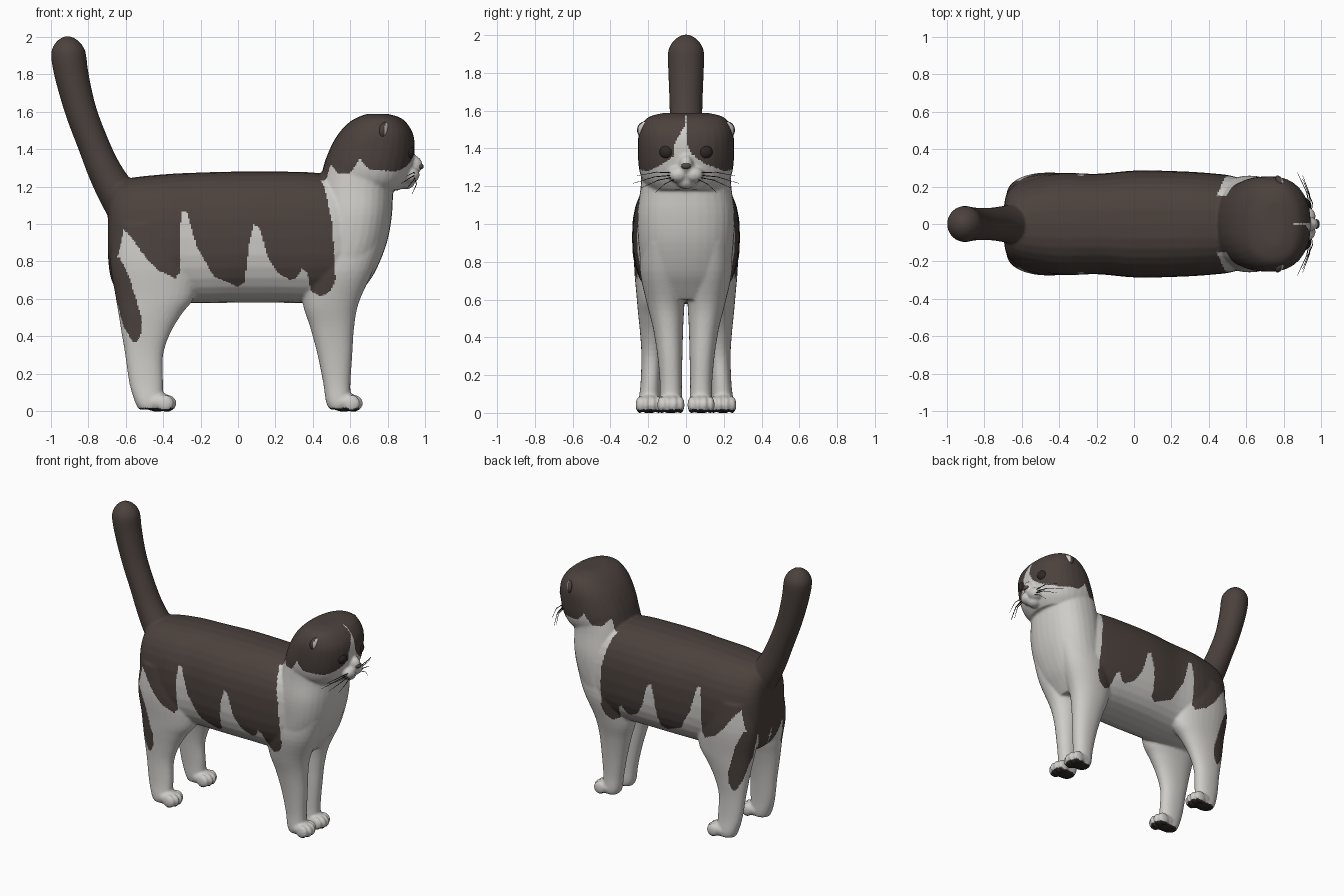
import bpy, bmesh, math
from mathutils import Vector, Matrix

if "Cube" in bpy.data.objects:
    bpy.data.objects.remove(bpy.data.objects["Cube"])

# ---------- colours ----------
def material(name, rgb):
    m = bpy.data.materials.new(name)
    m.diffuse_color = (*rgb, 1)
    m.use_nodes = True
    m.node_tree.nodes["Principled BSDF"].inputs["Base Color"].default_value = m.diffuse_color
    return m

WHITE = material("white_fur", (0.62, 0.605, 0.58))
BROWN = material("brown_fur", (0.072, 0.054, 0.047))
DARK = material("dark_pads_and_eyes", (0.028, 0.022, 0.02))
NOSE = material("nose_grey_brown", (0.10, 0.07, 0.06))

# ---------- helpers ----------
def interp(table, t):
    if t <= table[0][0]:
        return table[0][1]
    for (a, va), (b, vb) in zip(table, table[1:]):
        if t <= b:
            return va + (vb - va) * (t - a) / (b - a)
    return table[-1][1]

def refine(rows, n=4):
    """Catmull-Rom interpolation between section rows."""
    out = []
    for i in range(len(rows) - 1):
        p = [rows[max(0, i - 1)], rows[i], rows[i + 1], rows[min(len(rows) - 1, i + 2)]]
        for k in range(n):
            t = k / n
            out.append([0.5 * (2 * b + (c - a) * t + (2 * a - 5 * b + 4 * c - d) * t * t
                               + (3 * b - a - 3 * c + d) * t ** 3) for a, b, c, d in zip(*p)])
    return out + [list(rows[-1])]

def loft(bm, sections, n=32, power=2.0):
    """Skin superellipse rings given as (centre, u axis, v axis)."""
    e, rings = 2 / power, []
    for c, u, v in sections:
        ring = []
        for i in range(n):
            a = 2 * math.pi * i / n
            s, k = math.sin(a), math.cos(a)
            ring.append(bm.verts.new(Vector(c) + Vector(u) * math.copysign(abs(k) ** e, k)
                                     + Vector(v) * math.copysign(abs(s) ** e, s)))
        rings.append(ring)
    for r, q in zip(rings, rings[1:]):
        for i in range(n):
            bm.faces.new((r[i], r[(i + 1) % n], q[(i + 1) % n], q[i]))
    bm.faces.new(rings[0][::-1])
    bm.faces.new(rings[-1])

def upright(bm, rows, side=1, power=2.2):
    """Loft up z from rows (z, x back, x front, y centre, half width)."""
    loft(bm, [(((a + b) / 2, side * y, z), ((b - a) / 2, 0, 0), (0, w, 0))
              for z, a, b, y, w in refine(rows)], power=power)

def ball(bm, centre, radii, rot=Matrix()):
    bmesh.ops.create_uvsphere(bm, u_segments=24, v_segments=14, radius=1,
                              matrix=Matrix.Translation(centre) @ rot @ Matrix.Diagonal((*radii, 1)))

def finish(name, bm, mats):
    bmesh.ops.recalc_face_normals(bm, faces=bm.faces[:])
    me = bpy.data.meshes.new(name)
    bm.to_mesh(me)
    bm.free()
    for m in mats:
        me.materials.append(m)
    for p in me.polygons:
        p.use_smooth = True
    ob = bpy.data.objects.new(name, me)
    bpy.context.collection.objects.link(ob)
    return ob

bm = bmesh.new()

# ---------- trunk: (x, z bottom, z top, half width) ----------
trunk = [(-.695, .84, 1.10, .09), (-.675, .70, 1.19, .17), (-.6, .61, 1.24, .23), (-.4, .58, 1.265, .272),
         (-.2, .577, 1.275, .268), (0, .58, 1.28, .285), (.2, .58, 1.28, .283), (.4, .58, 1.275, .272),
         (.55, .62, 1.25, .25), (.7, .76, 1.2, .18)]
loft(bm, [((x, 0, (a + b) / 2), (0, w, 0), (0, 0, (b - a) / 2)) for x, a, b, w in refine(trunk)], power=2.5)

# ---------- chest and neck ----------
upright(bm, [(.60, .36, .63, 0, .18), (.66, .34, .675, 0, .215), (.75, .35, .735, 0, .235), (.9, .4, .795, 0, .252),
             (1.05, .42, .822, 0, .258), (1.2, .43, .83, 0, .24), (1.32, .46, .85, 0, .235)], power=2.3)

# ---------- head and muzzle ----------
upright(bm, [(1.18, .50, .86, 0, .19), (1.23, .465, .90, 0, .23), (1.3, .455, .928, 0, .25), (1.4, .49, .943, 0, .255),
             (1.48, .535, .935, 0, .25), (1.54, .59, .90, 0, .225), (1.57, .64, .86, 0, .19),
             (1.588, .69, .80, 0, .12)], power=2.3)
ball(bm, (.925, 0, 1.315), (.06, .04, .055))
ball(bm, (.895, 0, 1.225), (.05, .05, .04))
for s in (-1, 1):
    ball(bm, (.915, s * .04, 1.262), (.055, .055, .045))

# ---------- legs and paws ----------
hind = [(.01, -.53, -.41, .195, .05), (.05, -.55, -.40, .195, .058), (.15, -.58, -.40, .188, .053),
        (.3, -.602, -.40, .18, .056), (.42, -.622, -.36, .175, .068), (.52, -.638, -.30, .168, .085),
        (.62, -.655, -.23, .157, .105), (.8, -.682, -.22, .15, .125), (1.0, -.66, -.3, .14, .12)]
fore = [(.01, .49, .58, .08, .05), (.05, .47, .60, .08, .06), (.15, .455, .60, .08, .058), (.3, .425, .61, .085, .066),
        (.45, .385, .62, .095, .08), (.58, .345, .645, .108, .1), (.75, .345, .72, .122, .122), (.9, .4, .77, .12, .12)]
for s in (-1, 1):
    for leg, px, py in ((hind, -.43, .195), (fore, .565, .08)):
        upright(bm, leg, s)
        ball(bm, (px, s * py, .05), (.08, .066, .052))
        for off, back in ((-.05, .015), (-.018, 0), (.018, 0), (.05, .015)):
            ball(bm, (px + .057 - back, s * py + off, .043), (.045, .022, .045))

# ---------- tail: (x, z, radius) ----------
tail = refine([(-.58, 1.06, .11), (-.655, 1.18, .1), (-.715, 1.29, .09), (-.77, 1.42, .084), (-.838, 1.6, .084),
               (-.885, 1.78, .09), (-.905, 1.9, .093), (-.91, 1.95, .078), (-.912, 1.985, .047), (-.913, 2.003, .012)])
sec = []
for i, (x, z, r) in enumerate(tail):
    a, b = tail[max(0, i - 1)], tail[min(len(tail) - 1, i + 1)]
    d = Vector((b[0] - a[0], 0, b[1] - a[1])).normalized()
    sec.append(((x, 0, z), (r * d.z, 0, -r * d.x), (0, r * 1.03, 0)))
loft(bm, sec)

# ---------- fuse all body parts into one smooth skin ----------
cat = finish("cat_body", bm, [])
mod = cat.modifiers.new("fuse", 'REMESH')
mod.mode = 'VOXEL'
mod.voxel_size = .0085
mod = cat.modifiers.new("soften", 'SMOOTH')
mod.factor, mod.iterations = .5, 5
dg = bpy.context.evaluated_depsgraph_get()
skin = bpy.data.meshes.new_from_object(cat.evaluated_get(dg))
cat.modifiers.clear()
cat.data = skin
skin.materials.clear()
for m in (WHITE, BROWN, DARK):
    skin.materials.append(m)

# ---------- coat pattern ----------
COAT_EDGE = [(-.66, .78), (-.635, .85), (-.61, .97), (-.58, .94), (-.5, .83), (-.42, .75), (-.335, .71), (-.31, .74),
             (-.305, 1.07), (-.275, 1.07), (-.22, .88), (-.13, .72), (0, .665), (.035, .69), (.06, .9), (.085, 1.0),
             (.115, .98), (.16, .82), (.21, .74), (.28, .7), (.31, .71), (.34, .76), (.37, .74), (.39, .64),
             (.44, .615), (.49, .64), (.52, .7)]
COLLAR = [(.62, .5), (.7, .52), (1.0, .505), (1.2, .46), (1.28, .42)]
HEAD_EDGE = [(.44, 1.27), (.5, 1.315), (.53, 1.27), (.6, 1.27), (.65, 1.35), (.7, 1.29), (.86, 1.28), (.92, 1.31)]
BLAZE_L = [(1.28, -.2), (1.32, -.12), (1.36, -.065), (1.42, -.06), (1.5, -.02), (1.525, 0)]
BLAZE_R = [(1.28, .2), (1.32, .1), (1.37, .03), (1.42, .005), (1.525, .001)]
DRIP_BACK = [(.37, -.56), (.45, -.61), (.6, -.65), (.8, -.7)]
DRIP_FRONT = [(.37, -.54), (.43, -.51), (.5, -.515), (.7, -.575), (.82, -.63)]

def is_brown(p, n):
    x, y, z = p
    if abs(y) < .15 and z > 1.2 and x < .62:            # nape, back and tail
        return True
    if x > .45 and z > 1.26:                            # head
        if x > .85 and interp(BLAZE_L, z) < y < interp(BLAZE_R, z):
            return False
        return z > interp(HEAD_EDGE, x)
    if .37 < z < .82 and y * n.y > 0 and interp(DRIP_BACK, z) < x < interp(DRIP_FRONT, z):
        return True
    return x < interp(COLLAR, z) and z > interp(COAT_EDGE, x)

for p in skin.polygons:
    p.use_smooth = True
    if p.center.z < .018 and p.normal.z < -.5:
        p.material_index = 2
    else:
        p.material_index = int(is_brown(p.center, p.normal))

# ---------- folded ears, eyes, whiskers ----------
for s, side in ((-1, "right"), (1, "left")):
    bm = bmesh.new()
    ball(bm, (.785, s * .214, 1.497), (.022, .05, .047), Matrix.Rotation(s * .5, 4, 'Z'))
    ear = finish("ear_" + side, bm, [BROWN, WHITE])
    for p in ear.data.polygons:
        p.material_index = int(p.normal.x > .6)

    bm = bmesh.new()
    ball(bm, (.905, s * .1, 1.383), (.036, .042, .04))
    finish("eye_" + side, bm, [DARK])

    bm = bmesh.new()
    for z0, z1, x1, y1 in ((1.27, 1.255, .90, .26), (1.26, 1.215, .87, .28), (1.25, 1.19, .90, .24), (1.24, 1.16, .93, .17)):
        a, b = Vector((.945, s * .055, z0)), Vector((x1, s * y1, z1))
        pts = [(a, .003), ((a + b) / 2 + Vector((.015, 0, .012)), .0025), (b, .001)]
        loft(bm, [(c, (r, 0, 0), (0, 0, r)) for c, r in pts], n=6)
    finish("whiskers_" + side, bm, [DARK])

# ---------- nose and mouth ----------
bm = bmesh.new()
ball(bm, (.974, 0, 1.307), (.017, .026, .016))
finish("nose", bm, [NOSE])
